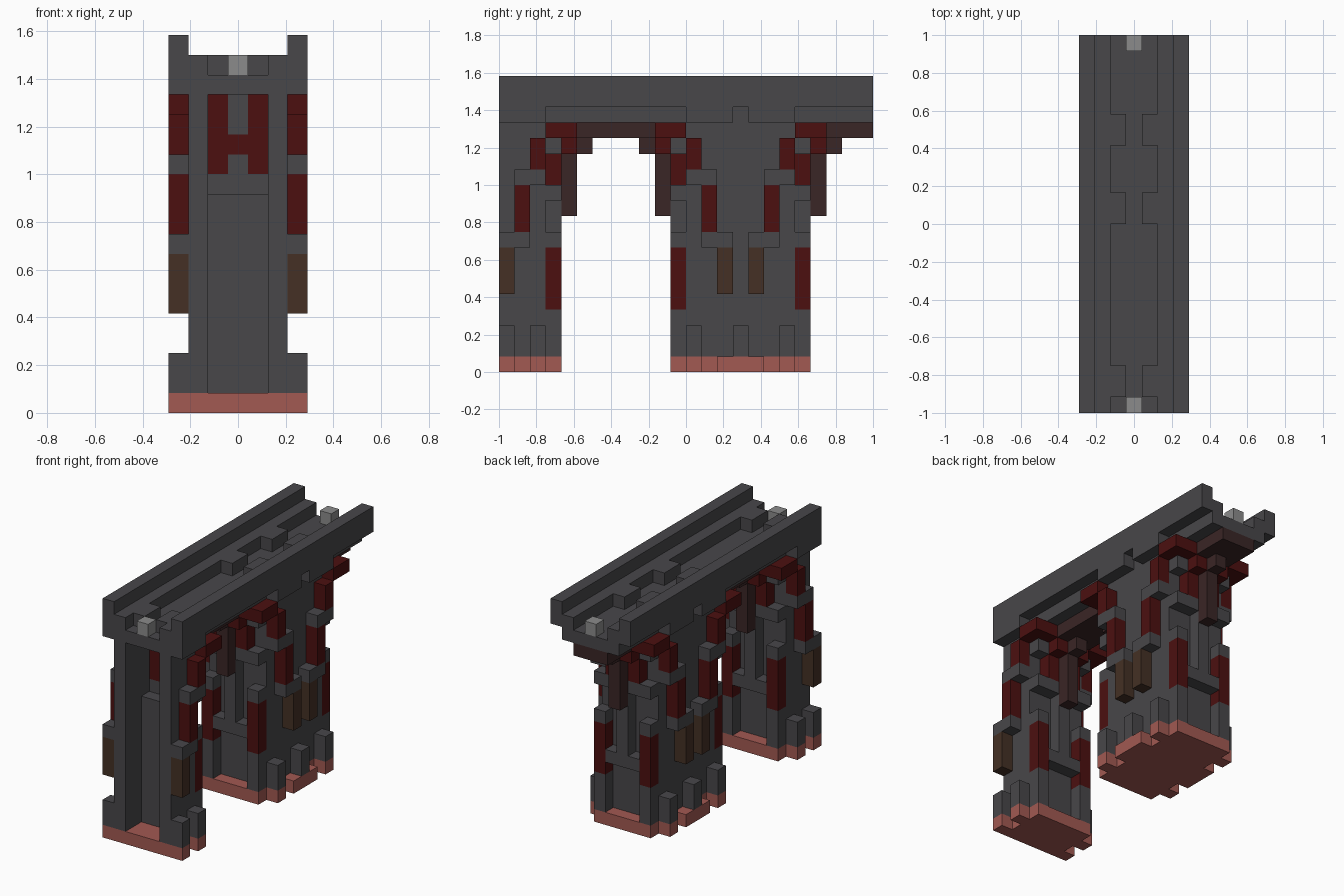
import bpy
import bmesh

cube = bpy.data.objects.get("Cube")
if cube:
    bpy.data.objects.remove(cube)

U = 1 / 12       # one block
LENGTH = 24      # blocks along y


def material(name, rgb):
    m = bpy.data.materials.new(name)
    m.use_nodes = True
    col = (*rgb, 1)
    m.diffuse_color = col
    m.node_tree.nodes["Principled BSDF"].inputs["Base Color"].default_value = col
    return m


STONE = material("dark stone", (0.065, 0.063, 0.068))
RED = material("deep red", (0.072, 0.005, 0.005))
BROWN = material("brown", (0.058, 0.03, 0.018))
UMBER = material("dark umber", (0.042, 0.019, 0.019))
BRICK = material("pale brick", (0.36, 0.1, 0.085))
LAMP = material("light grey", (0.26, 0.26, 0.26))


def part(name, mat, boxes):
    """One object from block boxes, each given as (x range, y range, z range)."""
    bm = bmesh.new()
    for box in boxes:
        spans = [sorted(s) for s in box]
        corners = bmesh.ops.create_cube(bm, size=1)["verts"]
        for v in corners:
            for i, (a, b) in enumerate(spans):
                v.co[i] = (a + b) / 2 + v.co[i] * (b - a)
            v.co.y -= LENGTH / 2
            v.co *= U
    mesh = bpy.data.meshes.new(name)
    bm.to_mesh(mesh)
    bm.free()
    mesh.materials.append(mat)
    ob = bpy.data.objects.new(name, mesh)
    bpy.context.collection.objects.link(ob)


def both(x, y, z):
    """A box and its mirror image across x = 0."""
    return [(x, y, z), ((-x[0], -x[1]), y, z)]


OUTER, WALL, INNER = (2.5, 3.5), (1.5, 2.5), (0.5, 1.5)
MID, CORE, BODY = (-0.5, 0.5), (-1.5, 1.5), (-2.5, 2.5)
ALL = (0, LENGTH)

# Deck, kerbs and parapets
part("deck", STONE, [(BODY, ALL, (16, 17))])
kerbs = both(WALL, ALL, (17, 18))
for y in ((1, 3), (12, 14), (17, 19)):
    kerbs += both(INNER, y, (17, 18))
part("kerbs", STONE, kerbs)
parapets = both(OUTER, ALL, (17, 19))
for y in ((0, 3), (12, 15), (16, 19)):
    parapets += both(OUTER, y, (16, 17))
part("parapets", STONE, parapets)
part("lamps", LAMP, [(MID, (0, 1), (17, 18)), (MID, (23, 24), (17, 18))])

# Arch crowns under the deck
part("arch_crowns", UMBER, [(CORE, (5, 10), (15, 16)), (CORE, (21, 24), (15, 16))])


def half_pier(name, edge, sign):
    """Half a pier; depth d is measured from its arch face inwards."""
    def d(a, b):
        return (edge - sign * a, edge - sign * b)

    # Footing with toothed sides
    footing = [(BODY, d(0, 4), (0, 1))]
    footing += both(OUTER, d(1, 2), (0, 1)) + both(OUTER, d(3, 4), (0, 1))
    part(name + "_footing", BRICK, footing)

    # Side walls, end wall, corners, shelf and post
    walls = both(WALL, d(1, 4), (1, 16))
    walls += both(WALL, d(0, 1), (1, 4)) + both(WALL, d(0, 1), (8, 9))
    walls += both(WALL, d(0, 1), (14, 15))
    walls += [(CORE, d(1, 2), (1, 11)),
              (BODY, d(0, 1), (11, 12)),
              (CORE, d(0, 1), (5, 6)),
              (MID, d(0, 1), (6, 11)),
              (MID, d(0, 1), (12, 13)),
              (MID, d(-1, 1), (14, 16))]
    part(name + "_walls", STONE, walls)

    # Stepped stone ledges and buttress feet on the outside
    ledges = both(OUTER, d(2, 4), (8, 9)) + both(OUTER, d(1, 3), (12, 13))
    ledges += both(OUTER, d(1, 2), (1, 3))
    part(name + "_ledges", STONE, ledges)

    # Red blocks rising along the arch
    red = both(WALL, d(0, 1), (4, 8))
    red += both(OUTER, d(2, 3), (9, 12)) + both(OUTER, d(1, 2), (13, 15))
    red += both(OUTER, d(-1, 1), (15, 16)) + both(WALL, d(-1, 1), (15, 16))
    red += both(INNER, d(0, 1), (12, 13)) + both(INNER, d(-1, 1), (14, 16))
    red += [(CORE, d(0, 1), (13, 14))]
    part(name + "_red_blocks", RED, red)

    # Hanging beams
    part(name + "_side_hangers", BROWN, both(OUTER, d(3, 4), (5, 8)))
    part(name + "_arch_hanger", UMBER, [(MID, d(-1, 0), (10, 14)),
                                        (MID, d(-2, -1), (14, 15))])


half_pier("front_pier", 4, 1)
half_pier("back_pier_front", 11, -1)
half_pier("back_pier_rear", 20, 1)

# Front buttress feet and the middle slice of the back pier
part("front_feet", STONE, both(OUTER, (0, 1), (1, 3)))
part("back_pier_middle", STONE,
     both(WALL, (15, 16), (1, 16)) + both(OUTER, (15, 16), (1, 3)))
part("back_pier_middle_footing", BRICK, [((-3.5, 3.5), (15, 16), (0, 1))])
